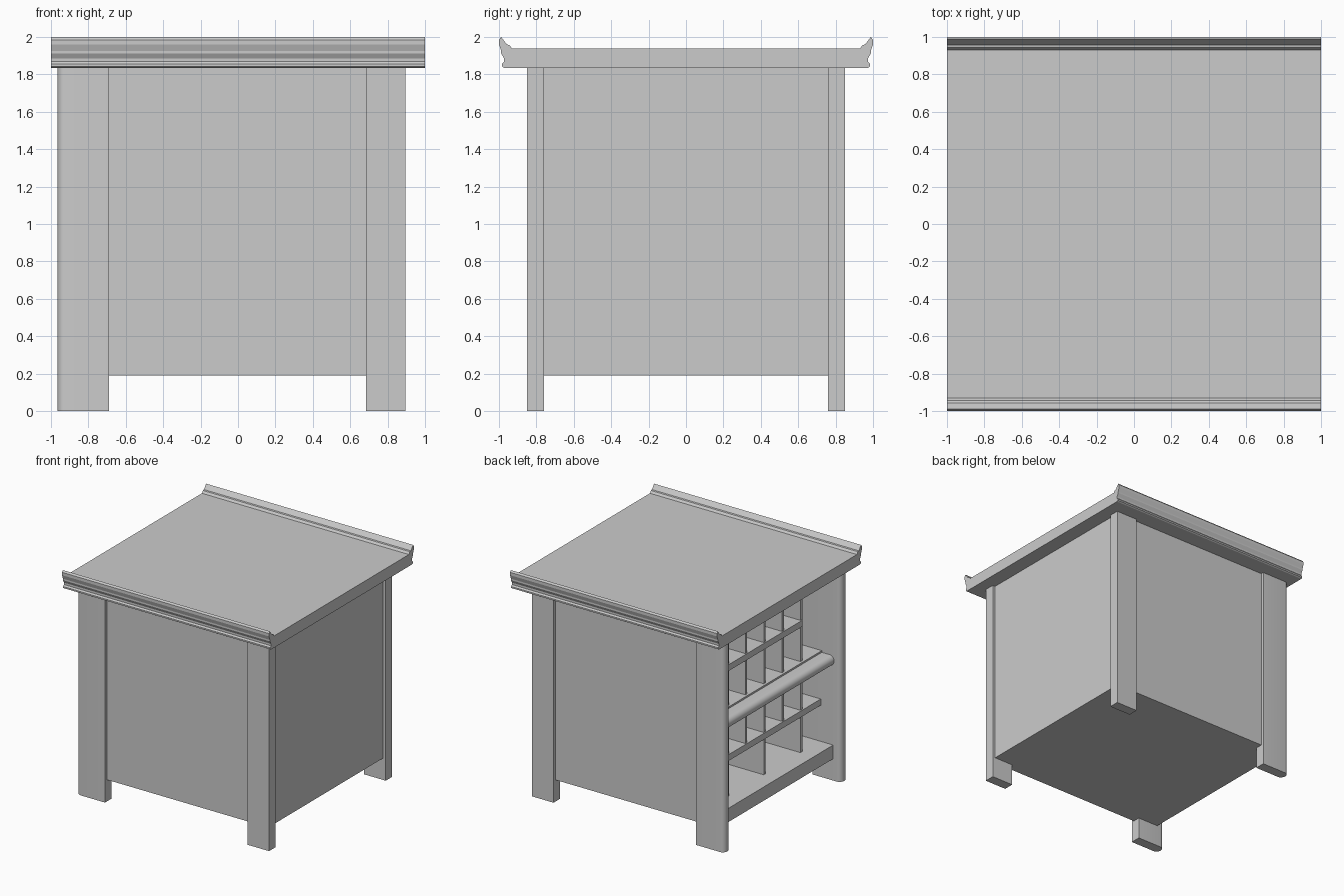
import bpy, bmesh, math
from mathutils import Vector

if "Cube" in bpy.data.objects:
    bpy.data.objects.remove(bpy.data.objects["Cube"])


def extrude(name, pts, vec, smooth=False):
    """Closed outline of 3D points pushed along vec into a solid."""
    bm = bmesh.new()
    f = bm.faces.new([bm.verts.new(p) for p in pts])
    r = bmesh.ops.extrude_face_region(bm, geom=[f])
    bmesh.ops.translate(bm, vec=Vector(vec),
                        verts=[v for v in r["geom"] if isinstance(v, bmesh.types.BMVert)])
    bmesh.ops.recalc_face_normals(bm, faces=bm.faces)
    me = bpy.data.meshes.new(name)
    bm.to_mesh(me)
    bm.free()
    ob = bpy.data.objects.new(name, me)
    bpy.context.collection.objects.link(ob)
    if smooth:
        bpy.ops.object.select_all(action='DESELECT')
        bpy.context.view_layer.objects.active = ob
        ob.select_set(True)
        bpy.ops.object.shade_smooth_by_angle(angle=math.radians(30))
    return ob


def box(name, x, y, z):
    return extrude(name, [(x[0], y[0], z[0]), (x[1], y[0], z[0]),
                          (x[1], y[1], z[0]), (x[0], y[1], z[0])], (0, 0, z[1] - z[0]))


TOP = 1.835      # underside of the table top
INNER = 0.76     # inner half width of the case
BACK = 0.87      # closed side of the case
FRONT = -0.76    # front edge of the dividers on the open side

# Table top with everted, moulded ends
lip = [(0.972, 1.835), (0.984, 1.842), (0.984, 1.855), (0.973, 1.868), (0.973, 1.885),
       (0.988, 1.912), (0.988, 1.925), (1.0, 1.96), (1.0, 1.985), (0.988, 2.0),
       (0.958, 1.96), (0.944, 1.957), (0.93, 1.938)]
outline = [(-1, y, z) for y, z in lip] + [(-1, -y, z) for y, z in reversed(lip)]
extrude("table_top", outline, (2, 0, 0))

# Legs: plain on the closed side, rounded noses on the open side
nose = []
for i in range(13):
    a = math.radians(90 + 15 * i)
    nose.append((-0.925 + 0.04 * math.cos(a), 0.805 + 0.045 * math.sin(a), 0))
for s, side in ((-1, "front"), (1, "back")):
    box(side + "_right_leg", (0.685, 0.895), sorted((s * INNER, s * 0.85)), (0, TOP))
    pts = [(x, s * y, z) for x, y, z in nose + [(-0.69, INNER, 0), (-0.69, 0.85, 0)]]
    extrude(side + "_left_leg", pts, (0, 0, TOP), smooth=True)
    # Panels between the legs
    box(side + "_panel", (-0.69, BACK), sorted((s * INNER, s * 0.825)), (0.19, TOP))
box("right_panel", (BACK - 0.04, BACK), (-INNER, INNER), (0.19, TOP))

# Bottom board
box("bottom_board", (-0.89, BACK - 0.04), (-INNER, INNER), (0.19, 0.31))

# Middle shelf: bullnosed rail with a slightly raised board behind it
rail = [(-0.74, -INNER, 1.0), (-0.74, -INNER, 1.09)]
for i in range(9):
    a = math.radians(90 + 22.5 * i)
    rail.append((-0.855 + 0.045 * math.cos(a), -INNER, 1.045 + 0.045 * math.sin(a)))
extrude("middle_rail", rail, (0, 2 * INNER, 0), smooth=True)
box("middle_shelf", (-0.78, BACK - 0.04), (-INNER, INNER), (1.01, 1.105))

# Upright dividers
T = 0.012
BAY = 2 * INNER / 6
for i in range(-2, 3):
    y = (i * BAY - T, i * BAY + T)
    box("upper_divider", (FRONT, BACK - 0.04), y, (1.1, TOP))
    # the odd lower dividers stop on the small shelf
    box("lower_divider", (FRONT, BACK - 0.04), y, (0.67 if i % 2 else 0.31, 1.01))

# Small shelves between the dividers
box("upper_small_shelf", (FRONT - 0.01, BACK - 0.04), (-2 * BAY, INNER), (1.41, 1.465))
box("lower_small_shelf", (FRONT - 0.01, BACK - 0.04), (-INNER, INNER), (0.625, 0.68))
